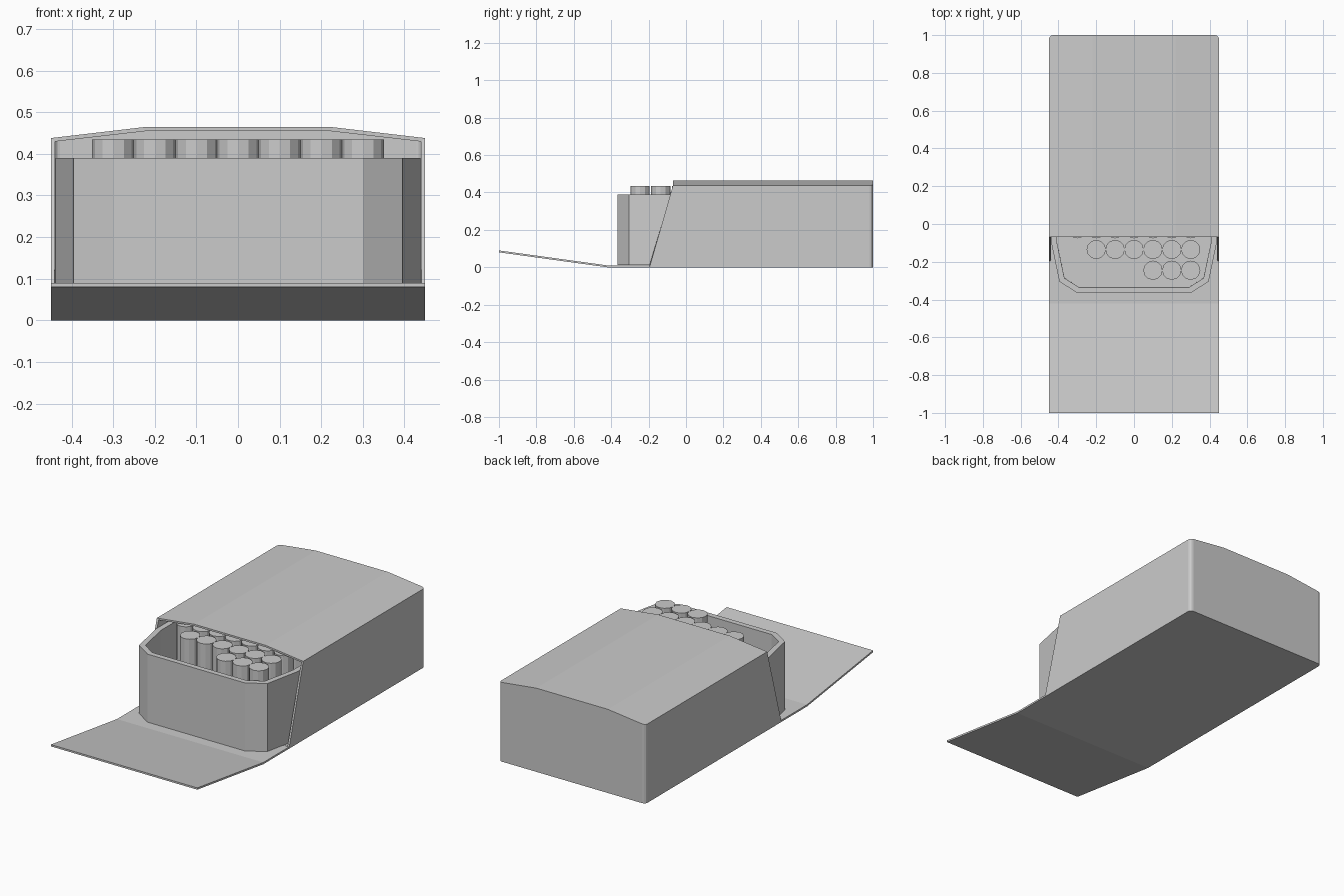
import bpy
import bmesh

if "Cube" in bpy.data.objects:
    bpy.data.objects.remove(bpy.data.objects["Cube"], do_unlink=True)

grey = bpy.data.materials.new("light grey")
grey.use_nodes = True
grey.diffuse_color = (0.6, 0.6, 0.6, 1)
grey.node_tree.nodes["Principled BSDF"].inputs["Base Color"].default_value = (0.6, 0.6, 0.6, 1)


def prism(bm, start, end):
    """Closed prism between two matching outlines; returns its two caps."""
    a = [bm.verts.new(p) for p in start]
    b = [bm.verts.new(p) for p in end]
    caps = bm.faces.new(a), bm.faces.new(b)
    for i in range(len(a)):
        j = (i + 1) % len(a)
        bm.faces.new((a[i], a[j], b[j], b[i]))
    return caps


def finish(name, bm, wall=0):
    bmesh.ops.recalc_face_normals(bm, faces=bm.faces)
    mesh = bpy.data.meshes.new(name)
    bm.to_mesh(mesh)
    bm.free()
    mesh.materials.append(grey)
    obj = bpy.data.objects.new(name, mesh)
    bpy.context.collection.objects.link(obj)
    if wall:
        mod = obj.modifiers.new("wall", "SOLIDIFY")
        mod.thickness = wall
        mod.offset = -1
        mod.use_even_offset = True
    return obj


# Outer sleeve: arched section, slanted open front, closed back
half = [(0.45, 0), (0.45, 0.438), (0.22, 0.465)]
section = half + [(-x, z) for x, z in reversed(half)]
bm = bmesh.new()
front, back = prism(bm,
                    [(x, -0.07 if z > 0.1 else -0.195, z) for x, z in section],
                    [(x, 1, z) for x, z in section])
bmesh.ops.delete(bm, geom=[front], context="FACES_ONLY")
corners = [e for e in bm.edges
           if all(v.co.y > 0.9 and abs(v.co.x) > 0.4 for v in e.verts)
           and abs(e.verts[0].co.x - e.verts[1].co.x) < 0.01]
bmesh.ops.bevel(bm, geom=corners, offset=0.02, segments=3, profile=0.5, affect="EDGES")
finish("sleeve", bm, 0.01)

# Front flap: flat strip, then a panel that rises gently
bm = bmesh.new()
flap = [(-1, 0.08), (-0.42, 0), (-0.195, 0), (-0.195, 0.01), (-0.42, 0.01), (-1, 0.09)]
prism(bm, [(-0.45, y, z) for y, z in flap], [(0.45, y, z) for y, z in flap])
finish("front_flap", bm)

# Inner tray: open top, chamfered front corners
half = [(0.3, -0.365), (0.395, -0.305), (0.438, -0.1), (0.438, 0.98)]
outline = half + [(-x, y) for x, y in reversed(half)]
bm = bmesh.new()
bottom, top = prism(bm, [(x, y, 0.012) for x, y in outline],
                    [(x, y, 0.39) for x, y in outline])
bmesh.ops.delete(bm, geom=[top], context="FACES_ONLY")
finish("tray", bm, 0.03)

# Sticks standing in rows inside the tray
rows = [(-0.245, 3, 0.1), (-0.135, 6, -0.2)]
rows += [(-0.025 + 0.11 * k, 7, -0.3) for k in range(8)]
for r, (y, count, first) in enumerate(rows):
    for i in range(count):
        bpy.ops.mesh.primitive_cylinder_add(vertices=12, radius=0.051, depth=0.393,
                                            location=(first + 0.1 * i, y, 0.2385))
        stick = bpy.context.object
        stick.name = f"stick_row_{r + 1}_{i + 1}"
        stick.data.materials.append(grey)
